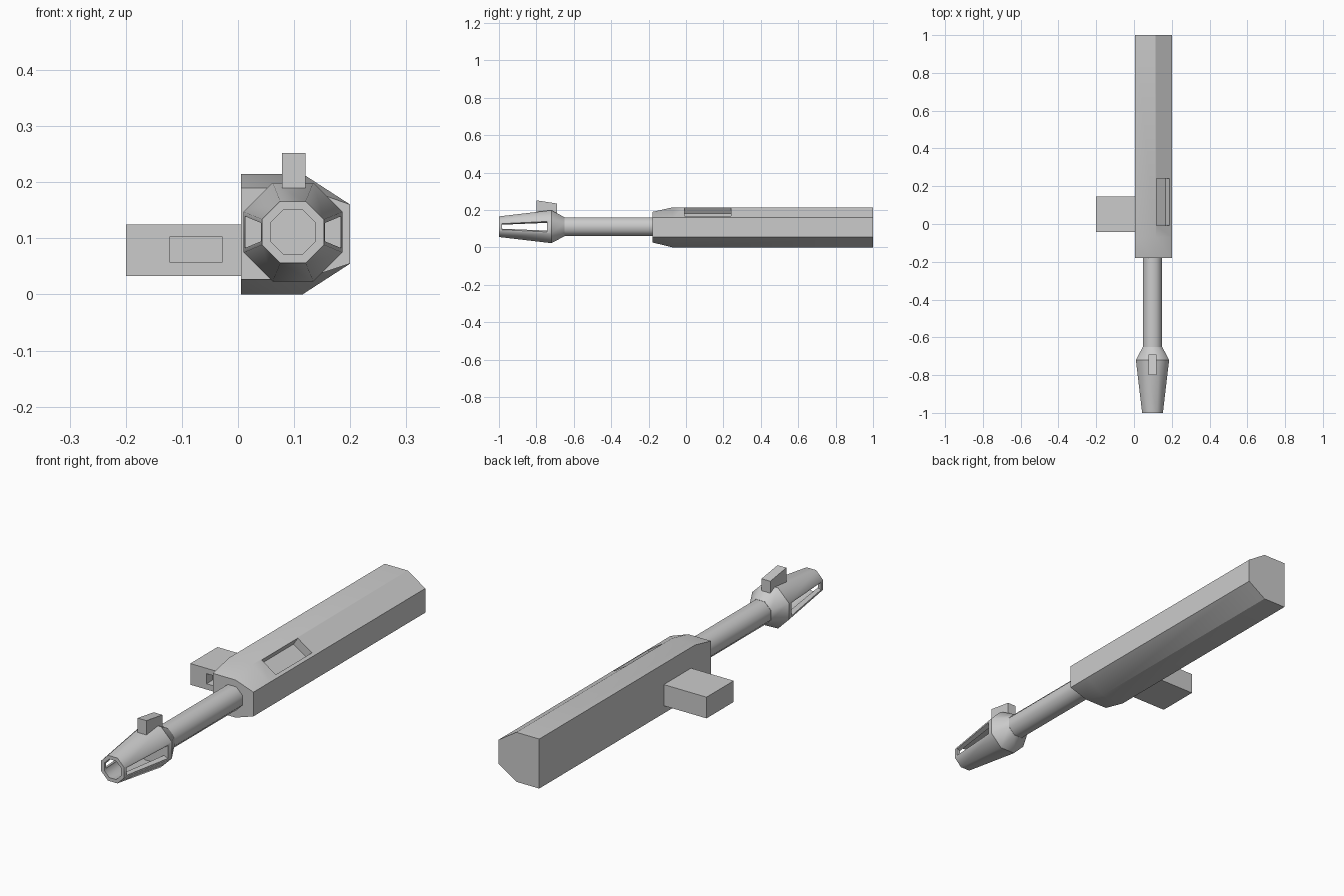
import bpy, bmesh, math
from math import radians, cos, sin, pi

if "Cube" in bpy.data.objects:
    bpy.data.objects.remove(bpy.data.objects["Cube"])

CX, CZ = 0.098, 0.111   # barrel axis


def loft(name, rings):
    """Skin a list of equal-sized point rings and cap both ends."""
    bm = bmesh.new()
    rows = [[bm.verts.new(p) for p in ring] for ring in rings]
    n = len(rows[0])
    for a, b in zip(rows, rows[1:]):
        for i in range(n):
            j = (i + 1) % n
            bm.faces.new((a[i], a[j], b[j], b[i]))
    bm.faces.new(rows[0])
    bm.faces.new(rows[-1])
    bmesh.ops.recalc_face_normals(bm, faces=bm.faces)
    mesh = bpy.data.meshes.new(name)
    bm.to_mesh(mesh)
    bm.free()
    ob = bpy.data.objects.new(name, mesh)
    bpy.context.collection.objects.link(ob)
    return ob


def section(y, pts):
    return [(x, y, z) for x, z in pts]


def octagon(y, apothem):
    r = apothem / cos(pi / 8)
    return [(CX + r * cos(pi / 8 + k * pi / 4), y, CZ + r * sin(pi / 8 + k * pi / 4))
            for k in range(8)]


def box(name, x0, x1, y0, y1, z0, z1):
    rect = [(x0, z0), (x1, z0), (x1, z1), (x0, z1)]
    return loft(name, [section(y0, rect), section(y1, rect)])


def activate(ob):
    bpy.ops.object.select_all(action='DESELECT')
    ob.select_set(True)
    bpy.context.view_layer.objects.active = ob


def cut(ob, cutter):
    activate(ob)
    mod = ob.modifiers.new("cut", 'BOOLEAN')
    mod.operation, mod.solver, mod.object = 'DIFFERENCE', 'EXACT', cutter
    bpy.ops.object.modifier_apply(modifier=mod.name)
    bpy.data.objects.remove(cutter, do_unlink=True)


def smooth(ob, degrees):
    activate(ob)
    bpy.ops.object.shade_smooth_by_angle(angle=radians(degrees))


# Main body: half-chamfered bar with a tapered front
def profile(low, high):
    return [(0.005, low), (0.115, low), (0.2, 0.055),
            (0.2, 0.16), (0.115, high), (0.005, high)]


body = loft("body", [section(-0.18, profile(0.027, 0.19)),
                     section(-0.07, profile(0, 0.215)),
                     section(1.0, profile(0, 0.215))])

# Ejection port sunk squarely into the upper chamfer
nx, nz, depth = 0.543, 0.84, 0.037
a, b = (0.188, 0.168), (0.119, 0.2125)
port = [(a[0] - nx * depth, a[1] - nz * depth), (a[0] + nx * .03, a[1] + nz * .03),
        (b[0] + nx * .03, b[1] + nz * .03), (b[0] - nx * depth, b[1] - nz * depth)]
cut(body, loft("port_cutter", [section(-0.008, port), section(0.24, port)]))
smooth(body, 30)

# Side magazine with a recess in its front face
magazine = box("side_magazine", -0.2, 0.006, -0.042, 0.145, 0.033, 0.125)
cut(magazine, box("recess_cutter", -0.122, -0.028, -0.1, 0.0, 0.058, 0.102))

# Barrel
barrel = loft("barrel", [octagon(-0.66, 0.05), octagon(-0.15, 0.05)])
smooth(barrel, 50)

# Hollow flared muzzle
muzzle = loft("muzzle", [octagon(-1.0, 0.055), octagon(-0.72, 0.088), octagon(-0.65, 0.051)])
cut(muzzle, loft("bore_cutter", [octagon(-1.01, 0.039), octagon(-0.74, 0.065)]))

# Tapered side slots
for s in (1, -1):
    def slot_end(y, r0, h0, r1, h1):
        return section(y, [(CX + s * r0, CZ - h0), (CX + s * r1, CZ - h1),
                           (CX + s * r1, CZ + h1), (CX + s * r0, CZ + h0)])
    cut(muzzle, loft("slot_cutter", [slot_end(-0.985, 0.03, 0.0066, 0.08, 0.0246),
                                     slot_end(-0.742, 0.03, 0.008, 0.1, 0.0335)]))
smooth(muzzle, 50)

# Keep the widest ring of the muzzle crisp
mesh = muzzle.data
for e in mesh.edges:
    if all(abs(mesh.vertices[v].co.y + 0.72) < 1e-4 for v in e.vertices):
        e.use_edge_sharp = True

# Front sight with a sloped top
side = [(-0.8, 0.185), (-0.69, 0.175), (-0.69, 0.235), (-0.8, 0.252)]
loft("front_sight", [[(x, y, z) for y, z in side] for x in (0.078, 0.12)])
